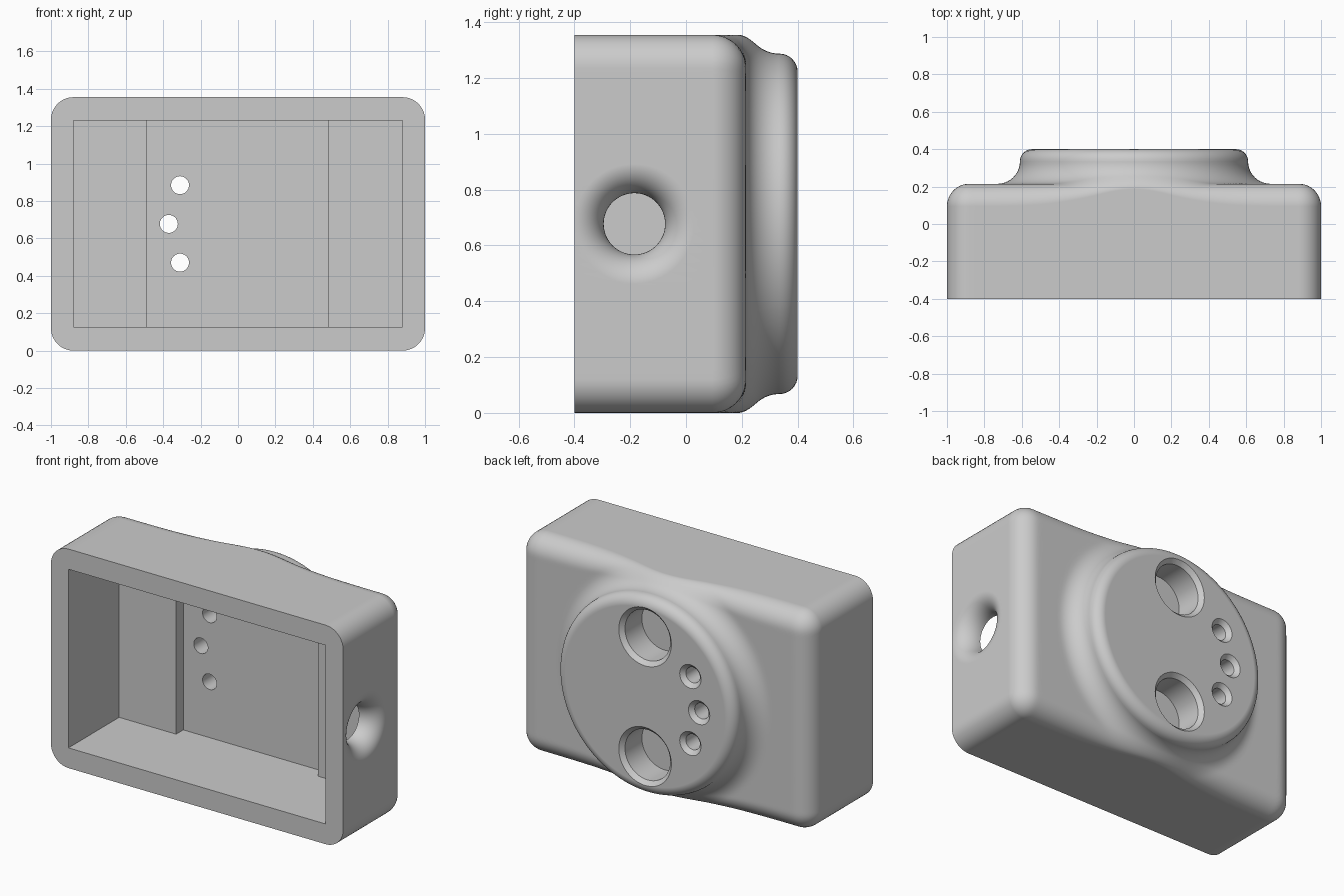
import bpy, bmesh
from math import sin, cos, pi, sqrt, exp, hypot, atan2
from mathutils import Matrix, Vector

cube = bpy.data.objects.get("Cube")
if cube:
    bpy.data.objects.remove(cube, do_unlink=True)

W, H = 1.0, 0.6775            # half width and half height of the case
FRONT, BACK, TOP = -0.4, 0.215, 0.4
R = 0.12                      # corner, edge and flare radius
BOSS = 0.61
LIP = 0.065

grey = bpy.data.materials.new("light_grey")
grey.use_nodes = True
colour = (0.6, 0.6, 0.6, 1)
grey.diffuse_color = colour
grey.node_tree.nodes["Principled BSDF"].inputs["Base Color"].default_value = colour


def finish(bm, name):
    bmesh.ops.recalc_face_normals(bm, faces=bm.faces)
    mesh = bpy.data.meshes.new(name)
    bm.to_mesh(mesh)
    bm.free()
    obj = bpy.data.objects.new(name, mesh)
    bpy.context.collection.objects.link(obj)
    mesh.materials.append(grey)
    return obj


def skin(rings, name):
    """Join equal rings of points into a closed solid."""
    bm = bmesh.new()
    loops = [[bm.verts.new(p) for p in ring] for ring in rings]
    n = len(loops[0])
    for a, b in zip(loops, loops[1:]):
        for i in range(n):
            j = (i + 1) % n
            bm.faces.new((a[i], a[j], b[j], b[i]))
    bm.faces.new(loops[0])
    bm.faces.new(loops[-1])
    return finish(bm, name)


def lathe(profile, centre, axis, name, n=64):
    """Revolve (radius, position) pairs about the x or y axis."""
    rings = []
    for r, s in profile:
        ring = []
        for i in range(n):
            u, v = r * cos(2 * pi * i / n), r * sin(2 * pi * i / n)
            p = (s, u, v) if axis == "x" else (u, s, v)
            ring.append(Vector(p) + Vector(centre))
        rings.append(ring)
    return skin(rings, name)


def block(lo, hi, name):
    bm = bmesh.new()
    lo, hi = Vector(lo), Vector(hi)
    size = Matrix.Diagonal((hi - lo).to_4d())
    bmesh.ops.create_cube(bm, size=1, matrix=Matrix.Translation((lo + hi) / 2) @ size)
    return finish(bm, name)


def outline():
    """Rounded rectangle, evenly divided along the straight sides."""
    pts = []
    a, b = W - R, H - R
    corners = [(a, b), (-a, b), (-a, -b), (a, -b)]
    for k, (cx, cz) in enumerate(corners):
        arc = [(cx + R * cos(t), cz + R * sin(t))
               for t in [(k + i / 10) * pi / 2 for i in range(11)]]
        nx, nz = corners[(k + 1) % 4]
        t = (k + 1) * pi / 2
        end = (nx + R * cos(t), nz + R * sin(t))
        m = 64 if k % 2 == 0 else 32
        s = arc[-1]
        line = [(s[0] + (end[0] - s[0]) * i / m, s[1] + (end[1] - s[1]) * i / m)
                for i in range(1, m)]
        pts += arc + line
    return pts


def back_height(x, z):
    """Back surface: flare up to the boss, less the rounding at the rim."""
    qx, qz = abs(x) - W + R, abs(z) - H + R
    d = R - hypot(max(qx, 0), max(qz, 0)) - min(max(qx, qz), 0)
    edge = R - 0.08 * exp(-(x / 0.35) ** 2)
    gap = min(max(edge - d, 0), edge)
    drop = edge - sqrt(edge * edge - gap * gap)
    f = min(max(BOSS + R - hypot(x, z), 0), R)
    return BACK + R - sqrt(R * R - f * f) - drop


# Case with flared round boss
rim = outline()
rings = [[(x, FRONT, z + H) for x, z in rim]]
STEPS = 30
for k in range(STEPS + 1):
    t = (1 - cos(pi * k / STEPS)) / 2
    ring = []
    for x, z in rim:
        a = atan2(z, x)
        px = x + (BOSS * cos(a) - x) * t
        pz = z + (BOSS * sin(a) - z) * t
        ring.append((px, back_height(px, pz), pz + H))
    rings.append(ring)
for k in range(9):
    a = k / 8 * pi / 2
    r, y = BOSS - LIP * (1 - cos(a)), TOP - LIP * (1 - sin(a))
    if k == 0:
        y += 0.001
    rings.append([(r * cos(b), y, r * sin(b) + H)
                  for b in [atan2(z, x) for x, z in rim]])
case = skin(rings, "case")

# Cutters: stepped pocket, flared side port, blind sockets, pin holes
cutters = [
    block((-0.88, -0.6, 0.125), (0.88, 0.095, 1.23), "pocket"),
    block((-0.49, -0.5, 0.125), (0.48, 0.165, 1.23), "deep_pocket"),
]
port = [(0.11, 0.8)]
port += [(0.11 + 0.105 * (1 - cos(a)), 0.88 + 0.12 * sin(a))
         for a in [i / 12 * pi / 2 for i in range(13)]]
port.append((0.215, 1.05))
cutters.append(lathe(port, (0, -0.185, H), "x", "side_port"))


def socket(x, z, r, bottom, name):
    c = 0.025
    cutters.append(lathe([(r, bottom), (r, TOP - c), (r + c, TOP), (r + c, TOP + 0.1)],
                         (x, 0, z), "y", name, 48))


for side in (1, -1):
    socket(0, H + side * 0.37, 0.155, 0.21, "large_socket")
    socket(-0.31, H + side * 0.207, 0.048, 0.05, "pin_hole")
socket(-0.37, H, 0.048, 0.05, "pin_hole")

bpy.context.view_layer.objects.active = case
for c in cutters:
    mod = case.modifiers.new("cut", "BOOLEAN")
    mod.operation = "DIFFERENCE"
    mod.solver = "EXACT"
    mod.object = c
    bpy.ops.object.modifier_apply(modifier=mod.name)
    bpy.data.objects.remove(c, do_unlink=True)

# Smooth shading with crisp edges
bpy.ops.object.select_all(action="DESELECT")
case.select_set(True)
bpy.ops.object.shade_smooth_by_angle(angle=pi / 6)
weighted = case.modifiers.new("weighted_normals", "WEIGHTED_NORMAL")
weighted.keep_sharp = True
